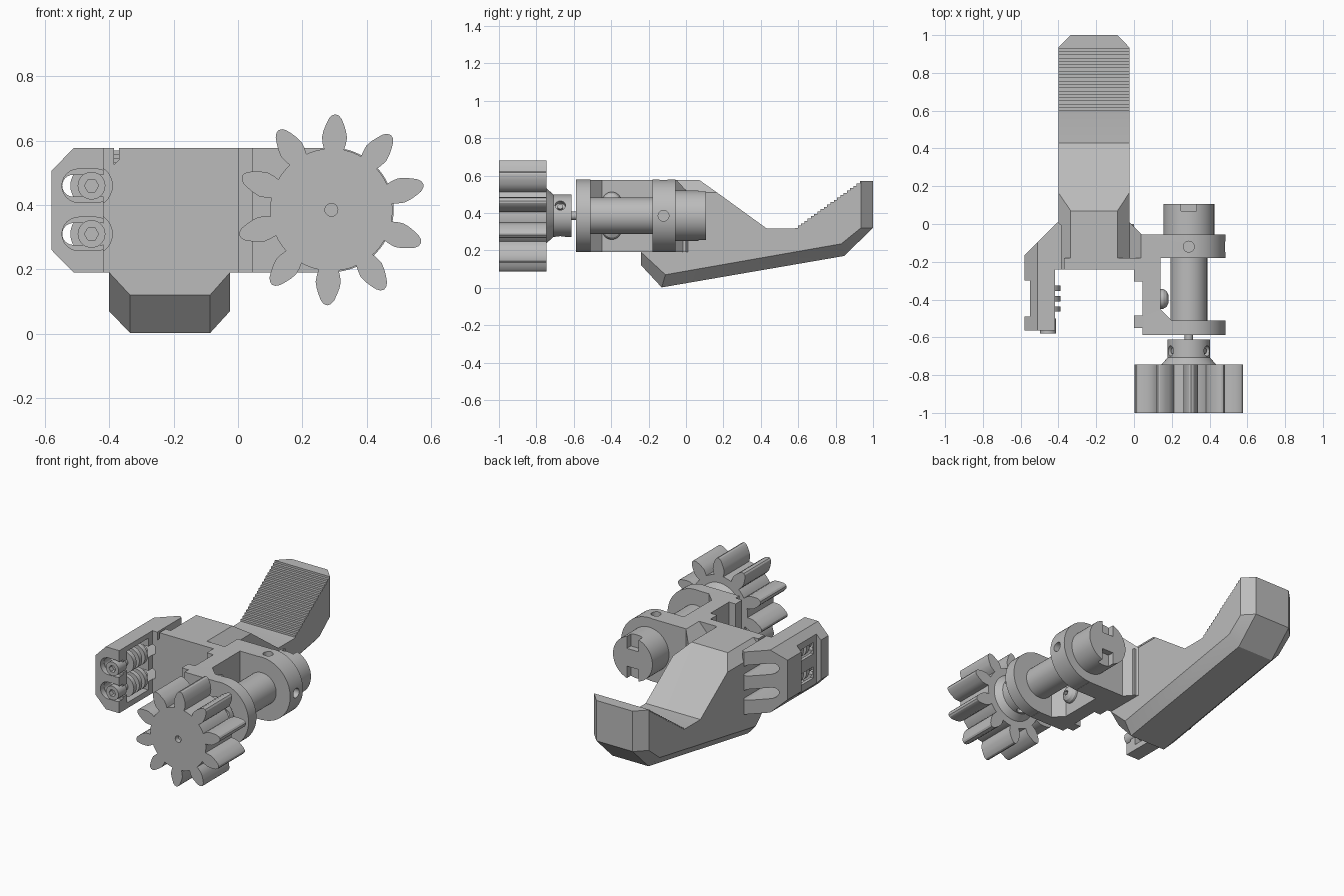
import bpy, bmesh, math
from mathutils import Matrix, Vector

if "Cube" in bpy.data.objects:
    bpy.data.objects.remove(bpy.data.objects["Cube"])

grey = bpy.data.materials.new("plain grey")
grey.use_nodes = True
grey.diffuse_color = (0.5, 0.5, 0.5, 1)
grey.node_tree.nodes["Principled BSDF"].inputs["Base Color"].default_value = (0.5, 0.5, 0.5, 1)

AX, AZ = 0.29, 0.385          # motor axis
BOTTOM, TOP = 0.19, 0.577     # clamp height
SCREW_X, SCREW_Z = -0.455, (0.46, 0.31)


def loft(name, layers, axis):
    """Skin matching outlines; layers is a list of (position on axis, outline)."""
    place = {"x": lambda p, d: (d, p[0], p[1]),
             "y": lambda p, d: (p[0], d, p[1]),
             "z": lambda p, d: (p[0], p[1], d)}[axis]
    bm = bmesh.new()
    rings = [[bm.verts.new(place(p, d)) for p in pts] for d, pts in layers]
    n = len(rings[0])
    bm.faces.new(rings[0])
    bm.faces.new(rings[-1])
    for r, s in zip(rings, rings[1:]):
        for i in range(n):
            j = (i + 1) % n
            bm.faces.new((r[i], r[j], s[j], s[i]))
    bmesh.ops.recalc_face_normals(bm, faces=bm.faces)
    mesh = bpy.data.meshes.new(name)
    bm.to_mesh(mesh)
    bm.free()
    mesh.materials.append(grey)
    ob = bpy.data.objects.new(name, mesh)
    bpy.context.collection.objects.link(ob)
    return ob


def prism(name, pts, axis, a, b):
    return loft(name, [(a, pts), (b, pts)], axis)


def box(name, x, y, z):
    return prism(name, [(x[0], y[0]), (x[1], y[0]), (x[1], y[1]), (x[0], y[1])], "z", *z)


def circle(u, v, r, n=40):
    return [(u + r * math.cos(math.tau * i / n), v + r * math.sin(math.tau * i / n)) for i in range(n)]


def slot(u0, u1, v, r, n=12):
    right = [(u1 + r * math.cos(t), v + r * math.sin(t)) for t in (math.pi * (i / n - .5) for i in range(n + 1))]
    left = [(u0 - r * math.cos(t), v - r * math.sin(t)) for t in (math.pi * (i / n - .5) for i in range(n + 1))]
    return right + left


def rod(name, a, b, r, u=AX, v=AZ, axis="y", n=40):
    return prism(name, circle(u, v, r, n), axis, a, b)


def radial_pin(y, angle, r, inner, outer):
    """Pin pointing away from the motor axis."""
    ob = rod("pin", inner, outer, r, 0, 0, "z", 20)
    turn = Matrix.Rotation(math.pi / 2 - angle, 4, "Y")
    ob.data.transform(Matrix.Translation(Vector((AX, y, AZ))) @ turn)
    return ob


def combine(ob, others, operation="DIFFERENCE"):
    for other in others:
        mod = ob.modifiers.new("combine", "BOOLEAN")
        mod.operation, mod.solver, mod.object = operation, "EXACT", other
        bpy.context.view_layer.objects.active = ob
        bpy.ops.object.modifier_apply(modifier=mod.name)
        bpy.data.objects.remove(other)
    return ob


# Lever: bevelled hook with a stepped grip
STEPS = 20
grip = []
for i in range(STEPS):
    y, z = 0.93 - 0.35 * i / STEPS, 0.57 - 0.25 * i / STEPS
    grip += [(y, z), (y, z - 0.25 / STEPS)]
middle = [(-.24, .12), (-.13, .002), (.845, .17), (1, .32), (1, .57)] + grip + \
    [(.58, .318), (.43, .318), (.07, TOP), (-.24, TOP)]
side = [(-.24, .19), (-.11, .07), (.83, .235), (.935, .32), (.935, .57)] + grip + \
    [(.58, .318), (.43, .318), (.165, .51), (-.24, .51)]
loft("lever", [(-.4, side), (-.335, middle), (-.087, middle), (-.025, side)], "x")

# Clamp body joining lever, jaw and bracket
box("clamp_body", (-.37, .02), (-.24, -.18), (BOTTOM, TOP))
box("clamp_base", (-.4, 0), (-.239, 0), (BOTTOM, .5))

# Jaw with sliding screw slots and an inner pocket
plan = [(-.385, -.005), (-.405, .01), (-.58, -.165), (-.58, -.3), (-.55, -.3), (-.55, -.49),
        (-.58, -.49), (-.58, -.565), (-.418, -.565), (-.418, -.24), (-.385, -.24)]
jaw = prism("jaw", plan, "z", BOTTOM, TOP)
outline = [(-.51, BOTTOM), (-.3, BOTTOM), (-.3, TOP), (-.51, TOP), (-.581, .505), (-.581, .262)]
combine(jaw, [prism("cut", outline, "y", -.7, .1)], "INTERSECT")
cuts = [box("cut", (-.53, -.4), (-.49, -.28), (.225, .545))]
for z in SCREW_Z:
    cuts += [prism("cut", slot(-.512, -.425, z, .034), "y", -.6, .1),
             prism("cut", slot(-.495, -.44, z, .052), "y", -.6, -.53),
             box("cut", (-.6, -.5), (-.46, -.32), (z - .035, z + .035))]
combine(jaw, cuts)

# Jaw screws and their washers
for k, z in enumerate(SCREW_Z):
    head = rod(f"jaw_screw_head_{k}", -.58, -.5, .043, SCREW_X, z, n=28)
    combine(head, [rod("cut", -.6, -.55, .022, SCREW_X, z, n=6)])
    rod(f"jaw_screw_shank_{k}", -.52, -.27, .026, SCREW_X, z, n=20)
    for m, y in enumerate((-.45, -.395, -.34)):
        rod(f"jaw_washer_{k}_{m}", y - .014, y + .014, .066, SCREW_X, z, n=28)

# Bracket: spine with two round-ended arms
plan = [(-.05, -.24), (0, -.24), (0, -.305), (.045, -.305), (.045, -.485), (0, -.485), (0, -.55),
        (.045, -.55), (.045, -.587), (AX, -.587), (AX, -.51), (.2, -.51), (.14, -.45), (.14, -.18),
        (AX, -.18), (AX, -.055), (.04, -.055), (-.025, .01), (-.05, .01)]
bracket = prism("bracket", plan, "z", BOTTOM, TOP)
radius = (TOP - BOTTOM) / 2
combine(bracket, [rod("arm", -.587, -.51, radius, n=64), rod("arm", -.18, -.055, radius, n=64)], "UNION")
groove = [(-.087, TOP + .001), (-.025, .51), (.037, TOP + .001)]
combine(bracket, [prism("cut", groove, "y", -.18, .1)] +
        [radial_pin(-.12, a, .029, .12, .3) for a in (0, math.pi / 2)])

# Domed bracket screws on the inner spine face
for k, z in enumerate(SCREW_Z):
    dome = [(x, circle(-.397, z, r, 28)) for x, r in ((.13, .052), (.155, .052), (.172, .042), (.182, .022))]
    screw = loft(f"bracket_screw_{k}", dome, "x")
    combine(screw, [rod("cut", .165, .2, .016, -.397, z, "x", 6)])

# Motor barrel, slotted end cap and thin shaft
rod("motor_barrel", -.53, -.16, .098)
cap = rod("motor_cap", -.07, .107, .135, n=56)
combine(cap, [box("cut", (AX - .04, AX + .04), (.068, .2), (AZ + s * .1 - .045, AZ + s * .1 + .045))
              for s in (-1, 1)])
rod("motor_shaft", -.63, -.57, .022, n=20)

# Hub collar with set-screw holes, flared into the gear
hub = loft("gear_hub", [(y, circle(AX, AZ, r, 48)) for y, r in
                        ((-.612, .113), (-.708, .113), (-.75, .15))], "y")
combine(hub, [radial_pin(-.672, math.radians(a), .028, .085, .2) for a in (30, 150, 270)])
for k, a in enumerate((30, 150, 270)):
    radial_pin(-.672, math.radians(a), .015, .08, .1).name = f"set_screw_{k}"

# Pinion with leaf-shaped teeth
TEETH = 10
flank = [(.187, .031), (.205, .036), (.225, .039), (.245, .035), (.265, .028), (.283, .02), (.293, .011)]
leaf = flank + [(.297, 0)] + [(r, -w) for r, w in reversed(flank)]
rim = []
for k in range(TEETH):
    a = math.radians(87.5) - math.tau * k / TEETH
    c, s = math.cos(a), math.sin(a)
    rim += [(AX + r * c - w * s, AZ + r * s + w * c) for r, w in leaf]
    for step in (.36, .5, .64):
        b = a - math.tau * step / TEETH
        rim.append((AX + .19 * math.cos(b), AZ + .19 * math.sin(b)))
gear = prism("pinion_gear", rim, "y", -1, -.745)
combine(gear, [rod("cut", -1.1, -.97, .02, n=20)])

# Smooth the round parts, keep edges crisp
for ob in bpy.context.scene.objects:
    if ob.type == "MESH":
        bpy.ops.object.select_all(action="DESELECT")
        ob.select_set(True)
        bpy.context.view_layer.objects.active = ob
        bpy.ops.object.shade_smooth_by_angle(angle=math.radians(25))
